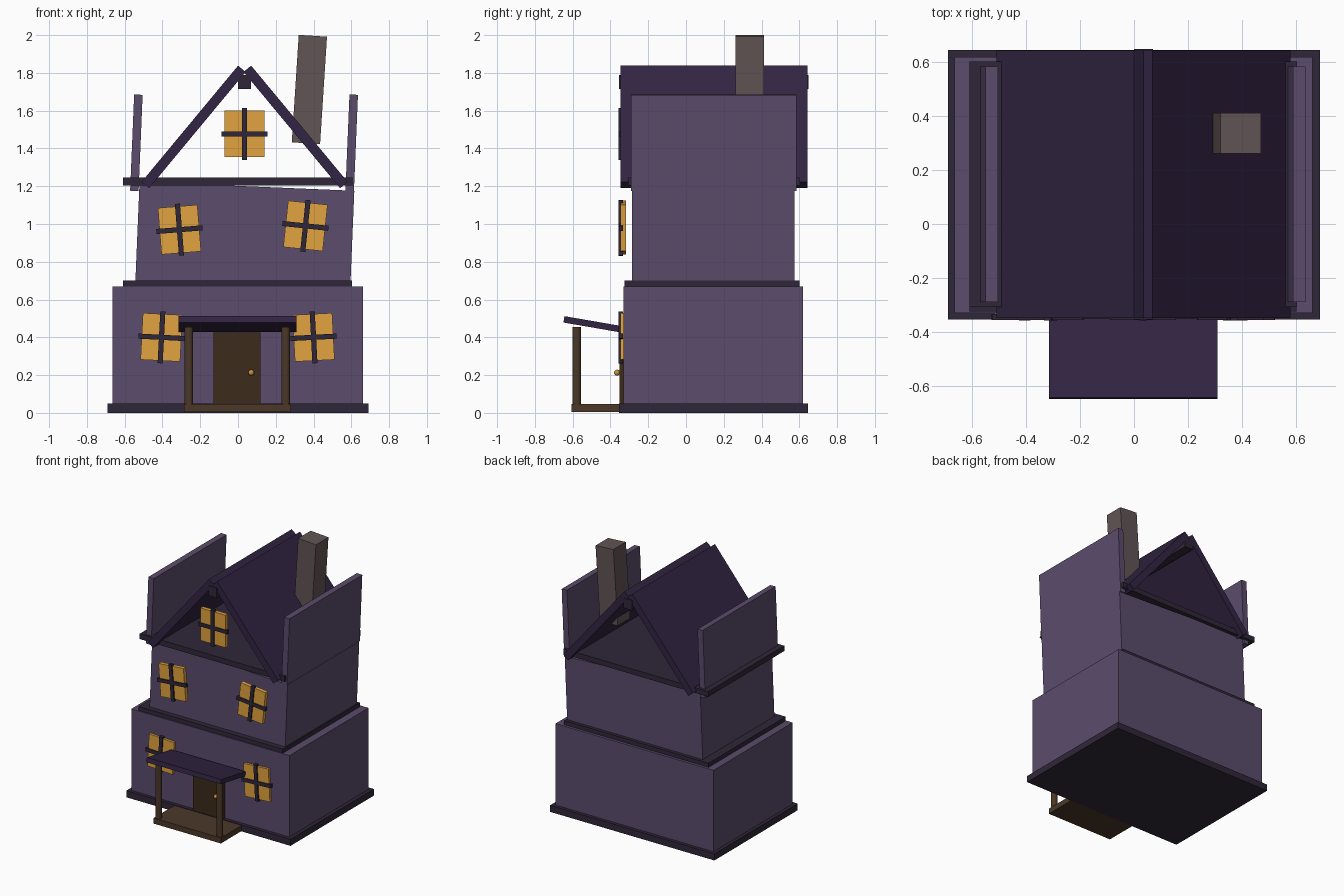
import bpy, math

if "Cube" in bpy.data.objects:
    bpy.data.objects.remove(bpy.data.objects["Cube"])


def material(name, rgb):
    m = bpy.data.materials.new(name)
    m.diffuse_color = (*rgb, 1)
    m.use_nodes = True
    m.node_tree.nodes["Principled BSDF"].inputs["Base Color"].default_value = m.diffuse_color
    return m


WALL = material("wall_purple", (0.105, 0.072, 0.15))
TRIM = material("trim_dark", (0.028, 0.02, 0.04))
ROOF = material("roof_purple", (0.032, 0.018, 0.056))
GLOW = material("window_glow", (0.76, 0.37, 0.05))
WOOD = material("porch_wood", (0.07, 0.04, 0.022))
DOOR = material("door_wood", (0.045, 0.024, 0.01))
BRICK = material("chimney_stone", (0.12, 0.09, 0.09))
BRASS = material("brass", (0.6, 0.28, 0.05))


def block(name, center, size, mat, tilt=0, pitch=0):
    """Box turned by tilt about y and pitch about x (degrees)."""
    bpy.ops.mesh.primitive_cube_add(size=1, location=center)
    o = bpy.context.object
    o.name = name
    o.scale = size
    o.rotation_euler = (math.radians(pitch), math.radians(tilt), 0)
    o.data.materials.append(mat)
    return o


def span(name, x, y, z, mat):
    """Upright box given by its extents."""
    ends = (x, y, z)
    return block(name, [(a + b) / 2 for a, b in ends], [b - a for a, b in ends], mat)


def window(name, x, z, tilt):
    """Glowing pane with a cross of glazing bars."""
    block(name + "_pane", (x, -0.333, z), (0.21, 0.03, 0.247), GLOW, tilt)
    block(name + "_upright_bar", (x, -0.345, z), (0.027, 0.025, 0.275), TRIM, tilt)
    block(name + "_cross_bar", (x, -0.345, z), (0.245, 0.022, 0.027), TRIM, tilt)


# Storeys and trim courses
span("plinth", (-0.69, 0.69), (-0.355, 0.645), (0, 0.05), TRIM)
span("lower_storey", (-0.665, 0.662), (-0.33, 0.62), (0.04, 0.668), WALL)
span("middle_trim", (-0.61, 0.603), (-0.325, 0.6), (0.667, 0.7), TRIM)
block("upper_storey", (0.036, 0.145, 0.93), (1.138, 0.86, 0.54), WALL, 2.4)
span("upper_trim", (-0.61, 0.605), (-0.308, 0.603), (1.205, 1.245), TRIM)

# Leaning parapet panels beside the roof
for side, x in (("left", -0.538), ("right", 0.602)):
    block(side + "_parapet", (x, 0.147, 1.43), (0.045, 0.874, 0.51), WALL, 2.4)

# Open-ended gable roof and ridge beam
for side, s in (("left", -1), ("right", 1)):
    block(side + "_roof_slope", (0.035 + s * 0.27, 0.148, 1.514),
          (0.80, 0.992, 0.052), ROOF, s * 50.3)
span("ridge_beam", (0, 0.07), (-0.355, 0.648), (1.715, 1.79), TRIM)

# Crooked chimney
block("chimney", (0.378, 0.337, 1.712), (0.15, 0.15, 0.57), BRICK, 3.7)

# Windows
window("upper_left_window", -0.31, 0.97, -4.5)
window("upper_right_window", 0.357, 0.99, 6)
window("lower_left_window", -0.405, 0.40, 3)
window("lower_right_window", 0.40, 0.40, -3)
window("attic_window", 0.034, 1.477, 0)

# Door and knob
span("door", (-0.13, 0.12), (-0.352, -0.32), (0.045, 0.425), DOOR)
bpy.ops.mesh.primitive_uv_sphere_add(segments=16, ring_count=8, radius=0.016,
                                     location=(0.07, -0.365, 0.213))
bpy.context.object.name = "door_knob"
bpy.context.object.data.materials.append(BRASS)
bpy.ops.object.shade_smooth()

# Porch
span("porch_floor", (-0.285, 0.28), (-0.605, -0.34), (0.004, 0.046), WOOD)
block("porch_roof", (-0.003, -0.5, 0.47), (0.625, 0.297, 0.034), ROOF, 0, -9.8)
for side, x in (("left", -0.26), ("right", 0.253)):
    bpy.ops.mesh.primitive_cylinder_add(vertices=16, radius=0.023, depth=0.415,
                                        location=(x, -0.578, 0.248))
    bpy.context.object.name = side + "_porch_post"
    bpy.context.object.data.materials.append(WOOD)
    bpy.ops.object.shade_smooth_by_angle()
